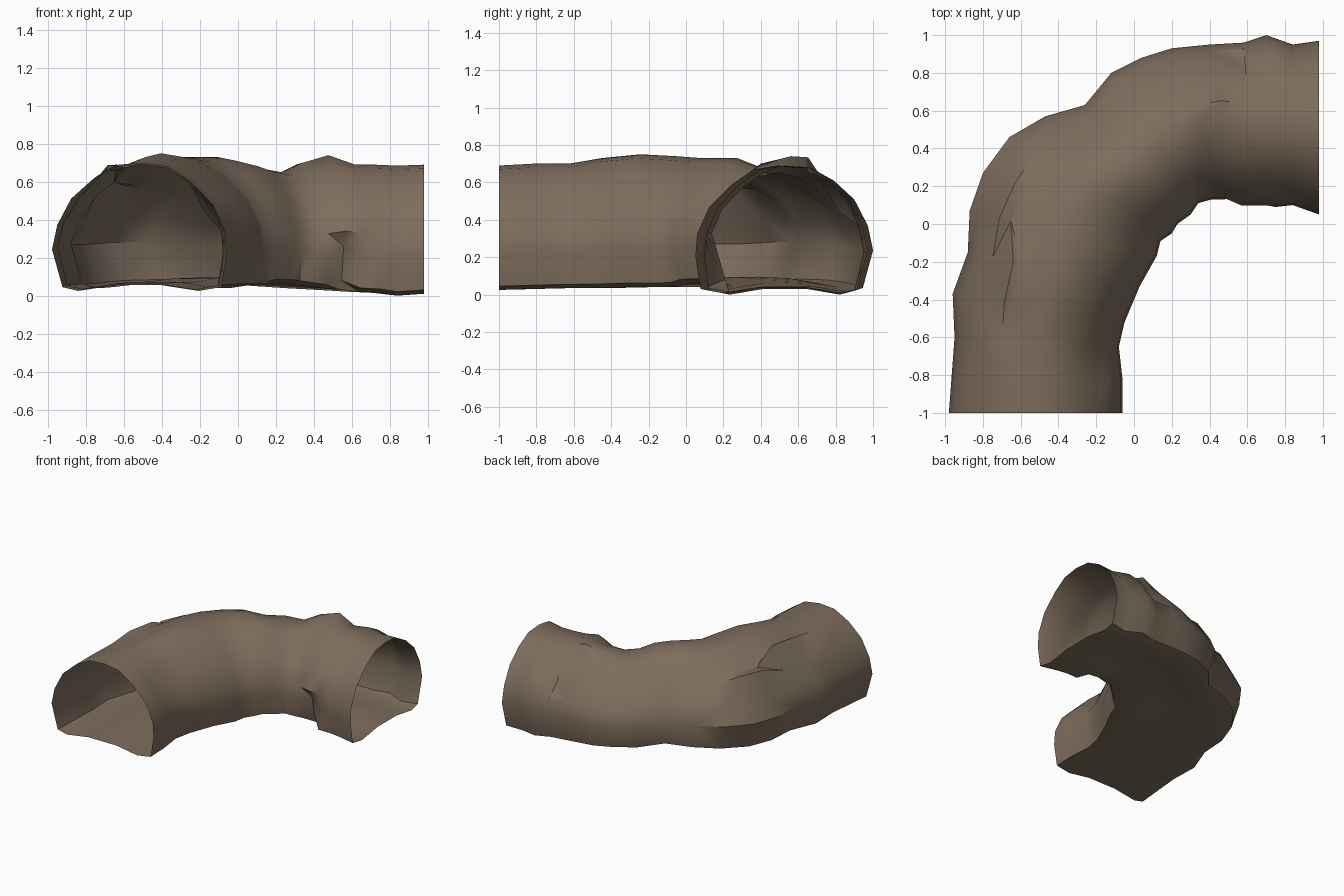
import bpy, bmesh

rock = bpy.data.materials.new("brown_rock")
rock.diffuse_color = (0.205, 0.153, 0.108, 1)

# Arch cross-section: (fraction from outer to inner wall, height)
PROFILE = [(0.0, .25), (.03, .38), (.11, .52), (.23, .62), (.37, .69), (.52, .70),
           (.66, .68), (.79, .60), (.92, .48), (.99, .34), (1.0, .22), (.97, .05),
           (.84, .03), (.63, .06), (.36, .06), (.15, .03), (.06, .05)]

# Bend stations: outer x, y, inner x, y, floor z, roof z
STATIONS = [
    (-.98, -1.0, -.06, -1.0, .025, .69), (-.965, -.80, -.06, -.83, .03, .70),
    (-.95, -.60, -.08, -.65, .035, .70), (-.96, -.37, -.05, -.52, .035, .73),
    (-.88, -.15, .03, -.33, .04, .75), (-.87, .07, .12, -.17, .04, .74),
    (-.80, .27, .14, -.09, .045, .73), (-.66, .46, .20, -.05, .06, .73),
    (-.47, .57, .23, .00, .065, .73), (-.26, .63, .30, .05, .065, .70),
    (-.12, .80, .34, .11, .06, .67), (.04, .88, .41, .13, .05, .65),
    (.20, .93, .48, .13, .04, .66), (.40, .95, .57, .09, .03, .70),
    (.58, .96, .65, .09, .02, .69), (.70, 1.0, .75, .09, .015, .69),
    (.84, .95, .84, .10, .00, .685), (.98, .97, .98, .05, .01, .69)]

# How far the outer shoulder sinks inward around the bend, per station
SINK = [0, 0, .2, .6, .7, .8, .9, 1, 1, .7, .7, .7, .5, .3, .2, 0, 0, 0]
SHOULDER = {1: (.03, -.02), 2: (.05, -.05), 3: (.05, -.05), 4: (.02, -.02)}

# Rock ledges and dents: (station, profile point) -> (shift across, shift in z)
LEDGES = {
    (2, 3): (.05, .05), (2, 4): (-.03, -.03),
    (3, 3): (.04, .07), (3, 4): (-.04, -.04),
    (4, 3): (0, .06), (4, 4): (-.07, -.05),
    (5, 2): (.01, .08), (5, 3): (-.05, -.02),
    (6, 2): (.02, .09), (6, 3): (-.02, -.02),
    (7, 2): (.0, .06), (9, 1): (.03, 0), (10, 2): (.02, .04),
    (11, 3): (.02, .04), (12, 3): (.03, .04), (12, 4): (0, .05), (12, 5): (-.02, .04),
    (13, 4): (-.03, .05), (13, 5): (-.07, .04), (13, 6): (-.02, .02),
    (14, 2): (.04, -.06), (14, 3): (.02, -.02),
    (12, 11): (-.03, .0), (13, 10): (-.08, .04), (13, 11): (-.11, .03),
    (14, 10): (-.04, .02), (14, 11): (.01, 0), (2, 8): (-.03, -.04)}


def build_tunnel():
    bm = bmesh.new()
    rings = []
    for s, (ox, oy, ix, iy, floor, roof) in enumerate(STATIONS):
        ring = []
        for i, (t, pz) in enumerate(PROFILE):
            dt, dz = LEDGES.get((s, i), (0, 0))
            st, sz = SHOULDER.get(i, (0, 0))
            t += dt + st * SINK[s]
            z = floor + (pz - .03) / .67 * (roof - floor) + dz + sz * SINK[s]
            ring.append(bm.verts.new((ox + (ix - ox) * t, oy + (iy - oy) * t, z)))
        rings.append(ring)
    n = len(PROFILE)
    for a, b in zip(rings, rings[1:]):
        for i in range(n):
            j = (i + 1) % n
            bm.faces.new((a[i], a[j], b[j], b[i]))
    bmesh.ops.triangulate(bm, faces=bm.faces[:])
    mesh = bpy.data.meshes.new("tunnel_bend")
    bm.to_mesh(mesh)
    bm.free()
    mesh.materials.append(rock)
    obj = bpy.data.objects.new("tunnel_bend", mesh)
    bpy.context.collection.objects.link(obj)
    return obj


# Open-ended rock tunnel turning a corner
tunnel = build_tunnel()
bpy.context.view_layer.objects.active = tunnel
tunnel.select_set(True)
bpy.ops.object.shade_smooth_by_angle(angle=0.7)
